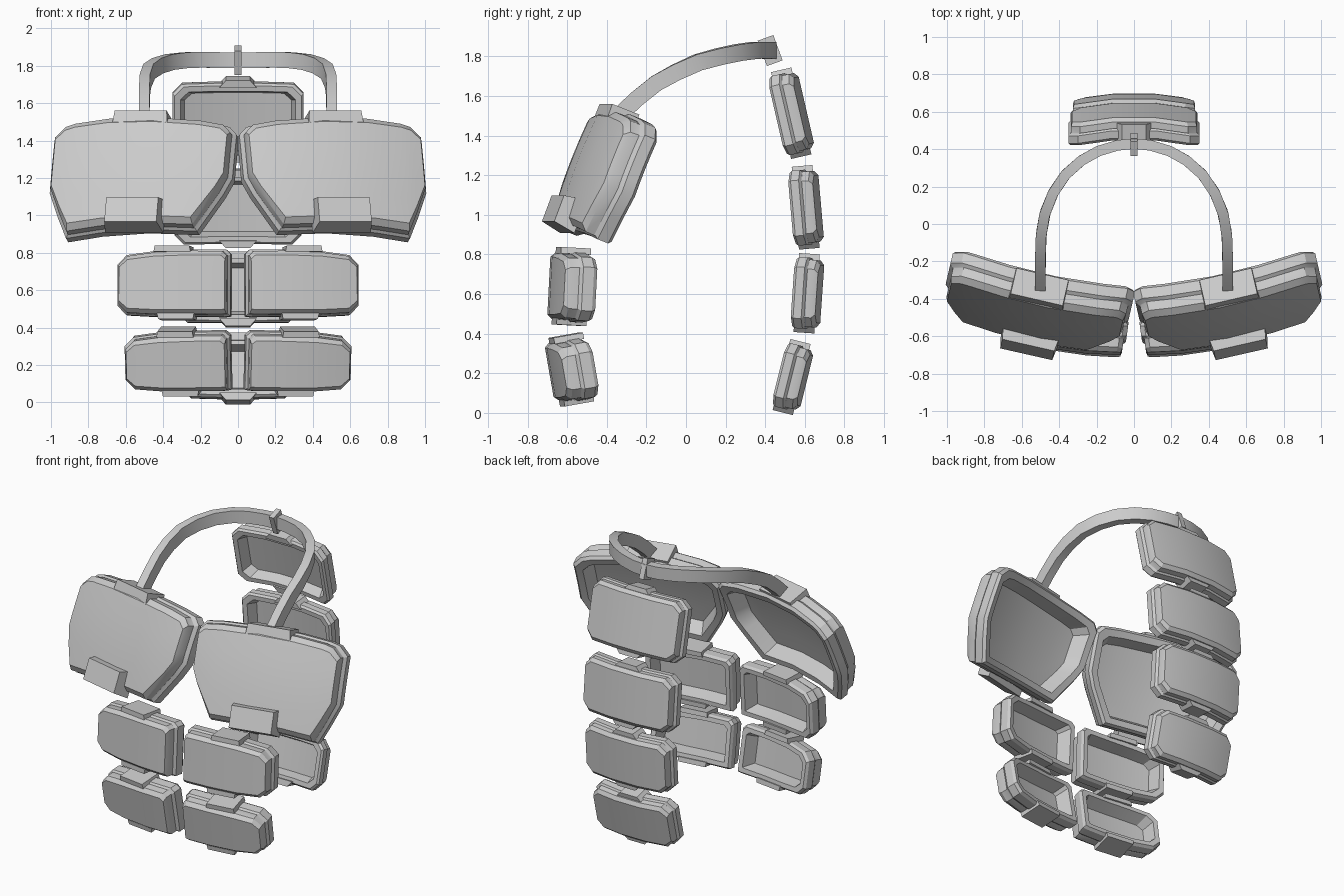
import bpy, bmesh, math
from mathutils import Matrix, Vector

if "Cube" in bpy.data.objects:
    bpy.data.objects.remove(bpy.data.objects["Cube"])

grey = bpy.data.materials.new("plate_grey")
grey.diffuse_color = (0.6, 0.6, 0.6, 1)
grey.use_nodes = True
grey.node_tree.nodes["Principled BSDF"].inputs["Base Color"].default_value = grey.diffuse_color


def finish(name, bm, mirror=False):
    bmesh.ops.recalc_face_normals(bm, faces=bm.faces[:])
    me = bpy.data.meshes.new(name)
    bm.to_mesh(me)
    bm.free()
    me.materials.append(grey)
    ob = bpy.data.objects.new(name, me)
    bpy.context.collection.objects.link(ob)
    bpy.ops.object.select_all(action='DESELECT')
    ob.select_set(True)
    bpy.context.view_layer.objects.active = ob
    bpy.ops.object.shade_smooth_by_angle(angle=math.radians(25))
    if mirror:
        ob.modifiers.new("Mirror", 'MIRROR').use_mirror_merge = False


def frame(centre, yaw, tilt):
    return (Matrix.Translation(centre) @ Matrix.Rotation(math.radians(yaw), 4, 'Z')
            @ Matrix.Rotation(math.radians(-tilt), 4, 'X'))


def outline(w, h, inner, outer, drop=0.0):
    """Columns (u, top, bottom) of a chamfered rectangle, lower on its outer side."""
    cols = []
    for u, c in [(-w, inner), (inner - w, 0), (-w / 3, 0), (w / 3, drop * .3),
                 (w - outer, drop), (w, drop + outer)]:
        cols.append((u, h - c, -h + max(0, c - drop * .7)))
    return cols


ROWS = 4


def plate(name, cols, T, mat, bend, bulge=0.0, k=1.0, mirror=False):
    """Hollow curved shell: recessed back, stepped rim and bevelled front panel."""
    w = max(abs(c[0]) for c in cols)
    h = max(max(c[1], -c[2]) for c in cols)
    bm = bmesh.new()

    def vert(i, r, du, dv, t):
        u, top, bot = cols[i]
        v = top + (bot - top) * r / ROWS
        u, v = u * (1 - du * k / w), v * (1 - dv * k / h)
        return bm.verts.new(mat @ Vector((u, -(t * T - bend * u * u - bulge * v * v), v)))

    n = len(cols)
    ring_ids = ([(i, 0) for i in range(n)] + [(n - 1, r) for r in range(1, ROWS + 1)]
                + [(i, ROWS) for i in range(n - 2, -1, -1)]
                + [(0, r) for r in range(ROWS - 1, 0, -1)])

    def cap(du, dv, t):
        g = {(i, r): vert(i, r, du, dv, t) for i in range(n) for r in range(ROWS + 1)}
        for i in range(n - 1):
            for r in range(ROWS):
                bm.faces.new((g[i, r], g[i + 1, r], g[i + 1, r + 1], g[i, r + 1]))
        return [g[q] for q in ring_ids]

    # recess floor, opening, rim, step, front panel: (u inset, v inset, depth fraction)
    layers = [(.055, .055, 0), (.015, .015, 0), (0, 0, .12), (0, 0, .46), (.014, .014, .54),
              (.018, .012, .56), (.018, .014, .84)]
    rings = [cap(.085, .085, .55)]
    rings += [[vert(i, r, *lay) for i, r in ring_ids] for lay in layers]
    rings.append(cap(.026, .045, 1))
    for a, b in zip(rings, rings[1:]):
        for j in range(len(a)):
            q = (j + 1) % len(a)
            bm.faces.new((a[j], a[q], b[q], b[j]))
    finish(name, bm, mirror)


def block(name, mat, u, v, t0, t1, hw, hh, bend=0.0, taper=0.8, mirror=False, axis='V'):
    """Clip block; it narrows either along the height or towards the front."""
    bm = bmesh.new()
    slope = math.atan(2 * bend * u)
    m = mat @ Matrix.Translation((u, bend * u * u, v)) @ Matrix.Rotation(slope, 4, 'Z')
    for p in bmesh.ops.create_cube(bm, size=2)['verts']:
        x, y, z = p.co
        if axis == 'V':
            s = taper if z * v > 0 else 1
            p.co = m @ Vector((x * hw * s, -(t0 if y > 0 else t1), z * hh))
        else:
            s = taper if y < 0 else 1
            p.co = m @ Vector((x * hw * (s + 1) / 2, -(t0 if y > 0 else t1), z * hh * s))
    finish(name, bm, mirror)


# chest plates
yaw, tilt = 13, 21
shape = [(.03, 1.43, 1.19), (.07, 1.47, 1.1), (.19, 1.485, .9), (.45, 1.495, .9),
         (.7, 1.49, .885), (.89, 1.47, .865), (.945, 1.455, .98), (1.0, 1.40, 1.11)]
cols = [((x - .52) / math.cos(math.radians(yaw)), (a - 1.18) / .94, (b - 1.18) / .94)
        for x, a, b in shape]
chest = frame((.517, -.39, 1.18), yaw, tilt)
plate("chest_plate", cols, .17, chest, .24, .15, 1.1, True)
block("chest_top_clip", chest, .0, .315, .0, .15, .15, .035, .24, .95, True)
block("chest_front_grip", chest, -.01, -.24, .1, .215, .16, .09, .24, .78, True, 'T')

# abdomen plates
for name, c, w, h, t in [("upper_abdomen", (.335, -.515, .635), .305, .18, 3),
                         ("lower_abdomen", (.315, -.515, .23), .285, .16, -10)]:
    m = frame(c, 8, t)
    plate(name + "_plate", outline(w, h, .025, .05, .03), .16, m, .25, 0, .75, True)
    block(name + "_top_clip", m, .0, h, -.012, .14, .1, .016, .25, .94, True)
    block(name + "_bottom_clip", m, -.02, -h, -.012, .14, .1, .016, .25, .94, True)

# back plates, running down the spine
for i, (y, z, w, h, t) in enumerate([(.495, 1.505, .35, .205, 13), (.567, 1.035, .34, .19, 5),
                                     (.572, .607, .32, .18, -4), (.497, .19, .3, .165, -14)]):
    m = frame((0, y, z), 180, t)
    plate("back_plate_%d" % (i + 1), outline(w, h, .05, .05), .12, m, .36, 0, .75)
    for s in (1, -1):
        block("back_clip_%d_%s" % (i + 1, "top" if s > 0 else "bottom"), m,
              0, s * h, -.015, .09, .1, .02, 0, .65)

# neck strap: flat band swept along half an arch and its mirror image
half = [(.5, -.35, 1.49), (.5, -.25, 1.585), (.5, -.15, 1.665), (.495, -.05, 1.72),
        (.475, .06, 1.77), (.43, .17, 1.80), (.365, .265, 1.82), (.28, .34, 1.83),
        (.19, .39, 1.832), (.09, .42, 1.83), (0, .43, 1.83)]
path = [Vector(p) for p in half] + [Vector((-x, y, z)) for x, y, z in half[-2::-1]]
bm = bmesh.new()
rings = []
for i, p in enumerate(path):
    d = (path[min(i + 1, len(path) - 1)] - path[max(i - 1, 0)]).normalized()
    side = Vector((d.y, -d.x, 0)).normalized()
    up = side.cross(d)
    rings.append([bm.verts.new(p + side * a * .028 + up * b * .042)
                  for a, b in ((1, 1), (1, -1), (-1, -1), (-1, 1))])
for a, b in zip(rings, rings[1:]):
    for j in range(4):
        bm.faces.new((a[j], a[(j + 1) % 4], b[(j + 1) % 4], b[j]))
bm.faces.new(rings[0])
bm.faces.new(rings[-1])
finish("neck_strap", bm)

# clasp around the strap
clasp = frame((0, .425, 1.83), 0, -20)
block("strap_clasp", clasp, 0, 0, -.042, .042, .018, .068, 0, 1)
